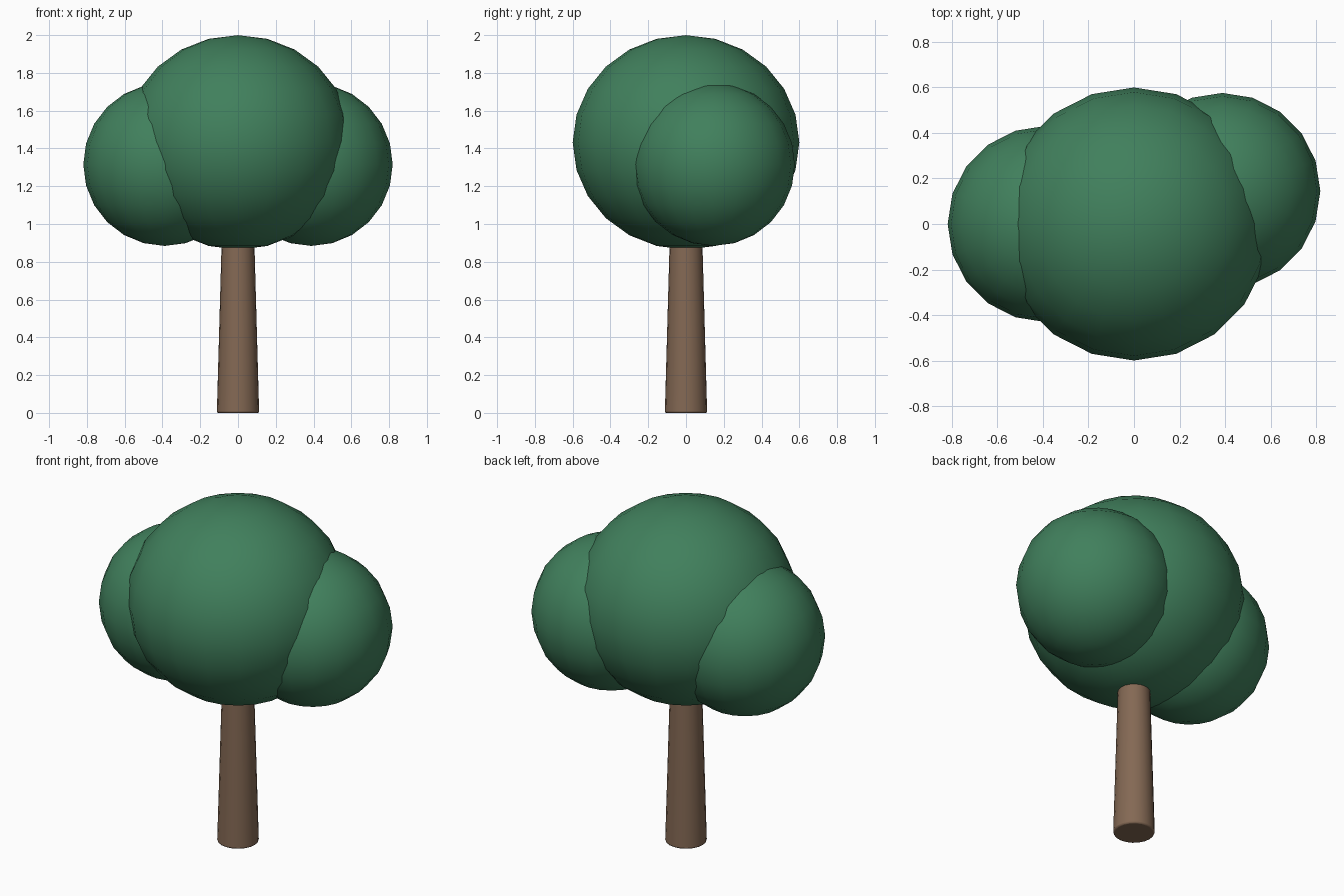
import bpy
import math

if "Cube" in bpy.data.objects:
    bpy.data.objects.remove(bpy.data.objects["Cube"])


def material(name, color):
    m = bpy.data.materials.new(name)
    m.diffuse_color = (*color, 1.0)
    m.use_nodes = True
    m.node_tree.nodes["Principled BSDF"].inputs["Base Color"].default_value = m.diffuse_color
    return m


leaf_green = material("leaf green", (0.052, 0.215, 0.108))
bark_brown = material("bark brown", (0.23, 0.14, 0.088))


def finish(name, mat, angle):
    obj = bpy.context.object
    obj.name = name
    obj.data.materials.append(mat)
    bpy.ops.object.transform_apply(location=False, rotation=False, scale=True)
    bpy.ops.object.shade_smooth_by_angle(angle=math.radians(angle))
    return obj


def foliage(name, center, radius, height_ratio=1.0):
    bpy.ops.mesh.primitive_uv_sphere_add(segments=20, ring_count=12,
                                         radius=radius, location=center)
    bpy.context.object.scale.z = height_ratio
    return finish(name, leaf_green, 60)


# Tapered trunk with a softened foot, its top buried in the crown
TRUNK_HEIGHT = 1.0
bpy.ops.mesh.primitive_cone_add(vertices=20, radius1=0.112, radius2=0.084,
                                depth=TRUNK_HEIGHT,
                                location=(0, 0, TRUNK_HEIGHT / 2))
trunk = finish("trunk", bark_brown, 50)
bevel = trunk.modifiers.new("soft rims", 'BEVEL')
bevel.width = 0.008
bevel.segments = 2
bevel.limit_method = 'ANGLE'
bevel.angle_limit = math.radians(50)

# Slightly squashed crown with a round clump on each side
foliage("main_crown", (0, 0, 1.432), 0.60, 0.946)
foliage("left_clump", (-0.388, 0, 1.315), 0.431)
foliage("right_clump", (0.388, 0.145, 1.315), 0.431)
